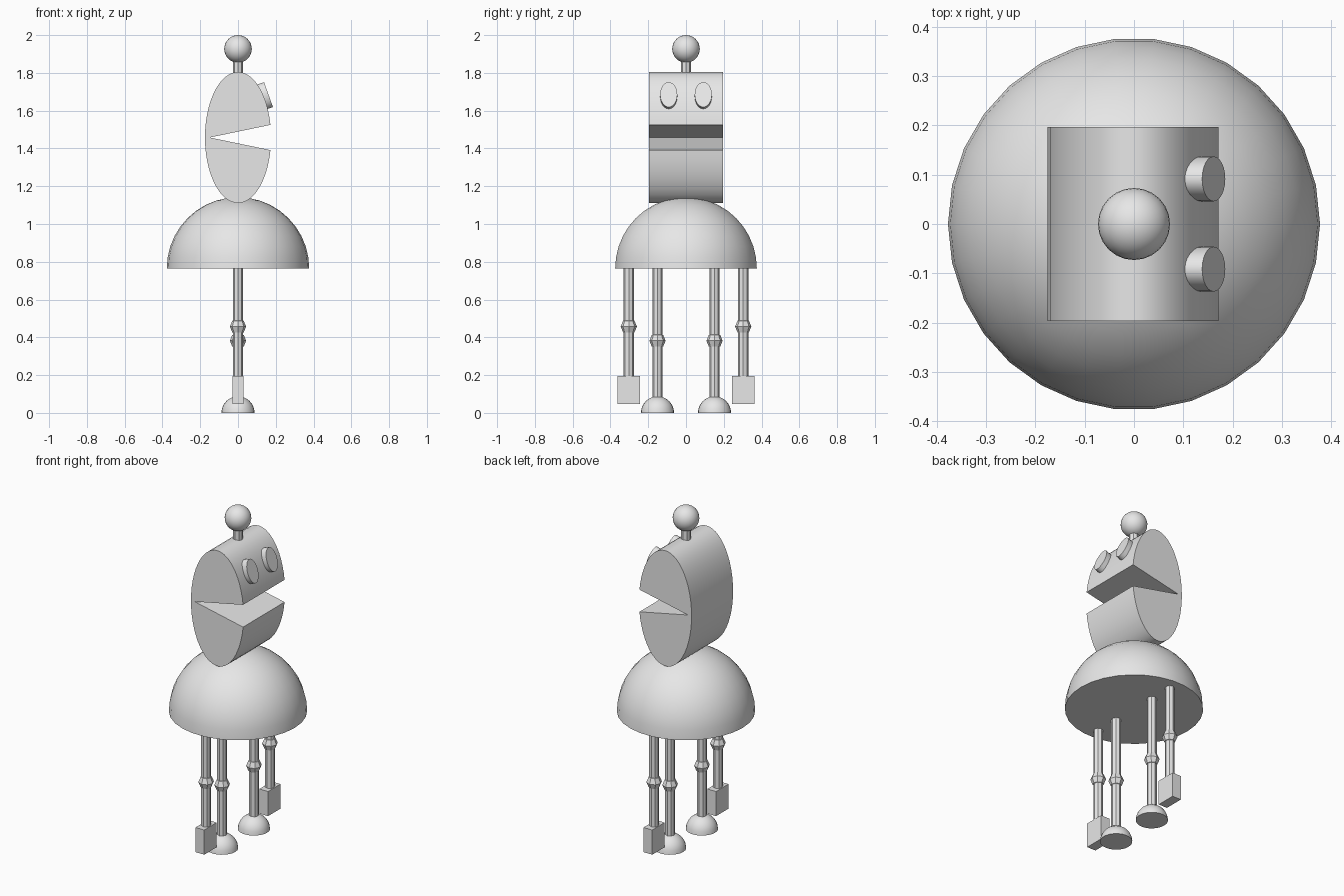
import bpy, bmesh, math
from mathutils import Matrix, Vector

if "Cube" in bpy.data.objects:
    bpy.data.objects.remove(bpy.data.objects["Cube"], do_unlink=True)

GREY = (0.8, 0.8, 0.8, 1.0)
grey = bpy.data.materials.new("plain_grey")
grey.use_nodes = True
grey.diffuse_color = GREY
grey.node_tree.nodes["Principled BSDF"].inputs["Base Color"].default_value = GREY


def finish(name, bm, matrix, smooth=35):
    """Turn a bmesh into a placed, shaded object."""
    bmesh.ops.transform(bm, matrix=matrix, verts=bm.verts)
    bmesh.ops.recalc_face_normals(bm, faces=bm.faces)
    mesh = bpy.data.meshes.new(name)
    bm.to_mesh(mesh)
    bm.free()
    mesh.materials.append(grey)
    obj = bpy.data.objects.new(name, mesh)
    bpy.context.collection.objects.link(obj)
    if smooth:
        bpy.ops.object.select_all(action='DESELECT')
        obj.select_set(True)
        bpy.context.view_layer.objects.active = obj
        bpy.ops.object.shade_smooth_by_angle(angle=math.radians(smooth))
    return obj


def ball(name, centre, radius, segments, rings, half=False, smooth=35):
    bm = bmesh.new()
    bmesh.ops.create_uvsphere(bm, u_segments=segments, v_segments=rings, radius=radius)
    if half:
        low = [v for v in bm.verts if v.co.z < -radius * 0.01]
        bmesh.ops.delete(bm, geom=low, context='VERTS')
        bmesh.ops.holes_fill(bm, edges=[e for e in bm.edges if e.is_boundary], sides=0)
    turn = Matrix.Rotation(math.pi / 2, 4, 'Z')
    return finish(name, bm, Matrix.Translation(centre) @ turn, smooth)


def rod(name, y, bottom, top, radius=0.027):
    bm = bmesh.new()
    bmesh.ops.create_cone(bm, cap_ends=True, segments=8, radius1=radius,
                          radius2=radius, depth=top - bottom)
    finish(name, bm, Matrix.Translation((0, y, (bottom + top) / 2)), smooth=0)


# Domed body with a flat underside
ball("body_dome", (0, 0, 0.765), 0.377, 30, 20, half=True)

# Oval head slab with a wedge-shaped mouth opening towards +x
bm = bmesh.new()
lip, steps, width = math.radians(11.1), 48, 0.394
outline = [(-0.15, 0.0)]
for i in range(steps + 1):
    a = lip + (2 * math.pi - 2 * lip) * i / steps
    outline.append((0.175 * math.cos(a), 0.347 * math.sin(a)))
side = bm.faces.new([bm.verts.new((x, -width / 2, z)) for x, z in outline])
extruded = bmesh.ops.extrude_face_region(bm, geom=[side], use_keep_orig=True)
moved = [g for g in extruded["geom"] if isinstance(g, bmesh.types.BMVert)]
bmesh.ops.translate(bm, verts=moved, vec=Vector((0, width, 0)))
finish("head", bm, Matrix.Translation((0, 0, 1.458)), smooth=20)

# Antenna
rod("antenna_stem", 0, 1.78, 1.88)
ball("antenna_ball", (0, 0, 1.927), 0.073, 24, 16)

for label, s in (("left", 1), ("right", -1)):
    # Oval eye disc, tilted back to follow the brow
    bm = bmesh.new()
    bmesh.ops.create_cone(bm, cap_ends=True, segments=24, radius1=1, radius2=1, depth=1)
    tilt = Matrix.Rotation(math.radians(70.4), 4, 'Y')
    size = Matrix.Diagonal((0.07, 0.0455, 0.06, 1))
    back = Matrix.Translation((0, 0, -0.03))
    place = Matrix.Translation((0.1615, s * 0.0915, 1.685))
    finish(label + "_eye", bm, place @ tilt @ back @ size)

    # Leg with knee and half-round foot
    rod(label + "_leg", s * 0.151, 0.07, 0.80)
    ball(label + "_knee", (0, s * 0.151, 0.382), 0.043, 8, 4, smooth=0)
    ball(label + "_foot", (0, s * 0.151, 0), 0.088, 24, 12, half=True)

    # Arm with elbow and flat block hand
    rod(label + "_arm", s * 0.303, 0.18, 0.80)
    ball(label + "_elbow", (0, s * 0.303, 0.457), 0.043, 8, 4, smooth=0)
    bm = bmesh.new()
    bmesh.ops.create_cube(bm, size=1)
    finish(label + "_hand", bm, Matrix.Translation((0, s * 0.303, 0.122))
           @ Matrix.Diagonal((0.058, 0.118, 0.148, 1)), smooth=0)
